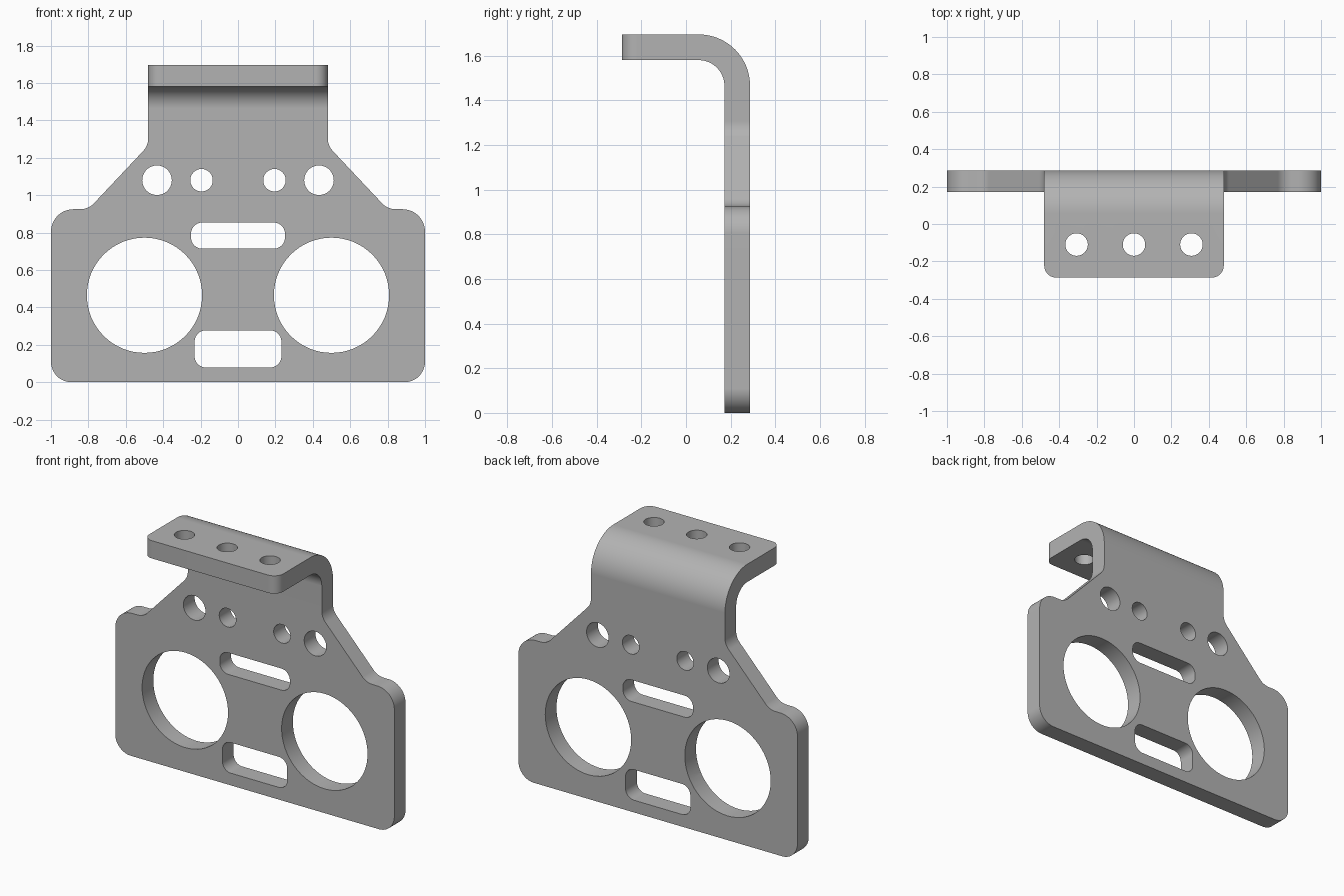
import bpy, bmesh, math
from mathutils import Vector

cube = bpy.data.objects.get("Cube")
if cube:
    bpy.data.objects.remove(cube, do_unlink=True)

FRONT, BACK, TOP, THICK = -0.287, 0.287, 1.695, 0.115
BEND = 2 * THICK


def fillet(corners, segs=12):
    """Round each (x, y, radius) corner of a closed outline."""
    out = []
    for i, (x, y, r) in enumerate(corners):
        p = Vector((x, y))
        if r == 0:
            out.append(p)
            continue
        a = (Vector(corners[i - 1][:2]) - p).normalized()
        b = (Vector(corners[(i + 1) % len(corners)][:2]) - p).normalized()
        half = a.angle(b) / 2
        centre = p + (a + b).normalized() * r / math.sin(half)
        start = p + a * r / math.tan(half) - centre
        end = p + b * r / math.tan(half) - centre
        turn = math.atan2(start.x * end.y - start.y * end.x, start.dot(end))
        for k in range(segs + 1):
            t = turn * k / segs
            c, s = math.cos(t), math.sin(t)
            out.append(centre + Vector((c * start.x - s * start.y,
                                        s * start.x + c * start.y)))
    # drop doubled points where neighbouring arcs meet
    return [p for i, p in enumerate(out) if (p - out[i - 1]).length > 1e-5]


def prism(name, outline, axis, lo, hi):
    """Extrude an outline along the x, y or z axis."""
    place = {"x": lambda p, d: (d, p.x, p.y),
             "y": lambda p, d: (p.x, d, p.y),
             "z": lambda p, d: (p.x, p.y, d)}[axis]
    bm = bmesh.new()
    face = bm.faces.new([bm.verts.new(place(p, lo)) for p in outline])
    new = bmesh.ops.extrude_face_region(bm, geom=[face])["geom"]
    move = Vector(place(Vector((0, 0)), hi - lo))
    bmesh.ops.translate(bm, vec=move,
                        verts=[v for v in new if isinstance(v, bmesh.types.BMVert)])
    bmesh.ops.recalc_face_normals(bm, faces=bm.faces)
    mesh = bpy.data.meshes.new(name)
    bm.to_mesh(mesh)
    bm.free()
    obj = bpy.data.objects.new(name, mesh)
    bpy.context.collection.objects.link(obj)
    return obj


def rounded_box(x, y, w, h, r):
    return fillet([(x - w, y - h, r), (x + w, y - h, r),
                   (x + w, y + h, r), (x - w, y + h, r)], 16)


def combine(target, cutter, operation):
    """Apply a boolean, then discard the cutter."""
    mod = target.modifiers.new("cut", "BOOLEAN")
    mod.operation, mod.solver, mod.object = operation, "EXACT", cutter
    bpy.context.view_layer.update()
    graph = bpy.context.evaluated_depsgraph_get()
    mesh = bpy.data.meshes.new_from_object(target.evaluated_get(graph))
    target.modifiers.clear()
    target.data = mesh
    bpy.data.objects.remove(cutter, do_unlink=True)


# Bent sheet: L section with concentric bend radii
bracket = prism("bent_bracket", fillet([
    (BACK, -0.0, 0), (BACK, TOP, BEND), (FRONT, TOP, 0),
    (FRONT, TOP - THICK, 0), (BACK - THICK, TOP - THICK, BEND - THICK),
    (BACK - THICK, 0, 0)], 20), "x", -1.2, 1.2)

# Front silhouette, mirrored left to right
side = [(1, 0, 0.11), (1, 0.925, 0.12), (0.8, 0.925, 0.1),
        (0.48, 1.265, 0.1), (0.48, 2, 0)]
mirrored = [(-x, z, r) for x, z, r in reversed(side)]
silhouette = prism("silhouette", fillet(side + mirrored), "y", -1, 1)
combine(bracket, silhouette, "INTERSECT")

# Rounded corners on the flange tip
bm = bmesh.new()
bm.from_mesh(bracket.data)
tips = [e for e in bm.edges
        if all(abs(v.co.y - FRONT) < 1e-3 for v in e.verts)
        and abs(e.verts[0].co.z - e.verts[1].co.z) > THICK / 2]
bmesh.ops.bevel(bm, geom=tips, offset=0.065, segments=10, profile=0.5,
                affect="EDGES", clamp_overlap=False)
bm.to_mesh(bracket.data)
bm.free()

# Plate openings: x, z, half width, half height, corner radius
openings = [(0, 0.784, 0.251, 0.07, 0.06), (0, 0.178, 0.232, 0.099, 0.06)]
for sign in (-1, 1):
    for x, z, r in ((0.5, 0.465, 0.308), (0.433, 1.08, 0.079), (0.195, 1.08, 0.06)):
        openings.append((sign * x, z, r, r, r))
for shape in openings:
    combine(bracket, prism("opening", rounded_box(*shape), "y", 0.1, 0.4), "DIFFERENCE")

# Flange bolt holes
for x in (-0.307, 0, 0.307):
    hole = prism("bolt_hole", rounded_box(x, -0.11, 0.06, 0.06, 0.06), "z", 1.5, 1.8)
    combine(bracket, hole, "DIFFERENCE")

# Grey metal
metal = bpy.data.materials.new("grey_metal")
metal.use_nodes = True
grey = (0.45, 0.45, 0.45, 1)
metal.diffuse_color = grey
metal.node_tree.nodes["Principled BSDF"].inputs["Base Color"].default_value = grey
bracket.data.materials.clear()
bracket.data.materials.append(metal)
for poly in bracket.data.polygons:
    poly.material_index = 0

# Smooth bends and hole walls, crisp sheet edges
bpy.ops.object.select_all(action="DESELECT")
bracket.select_set(True)
bpy.context.view_layer.objects.active = bracket
bpy.ops.object.shade_smooth_by_angle(angle=math.radians(30))
weighted = bracket.modifiers.new("weighted_normals", "WEIGHTED_NORMAL")
weighted.keep_sharp = True
